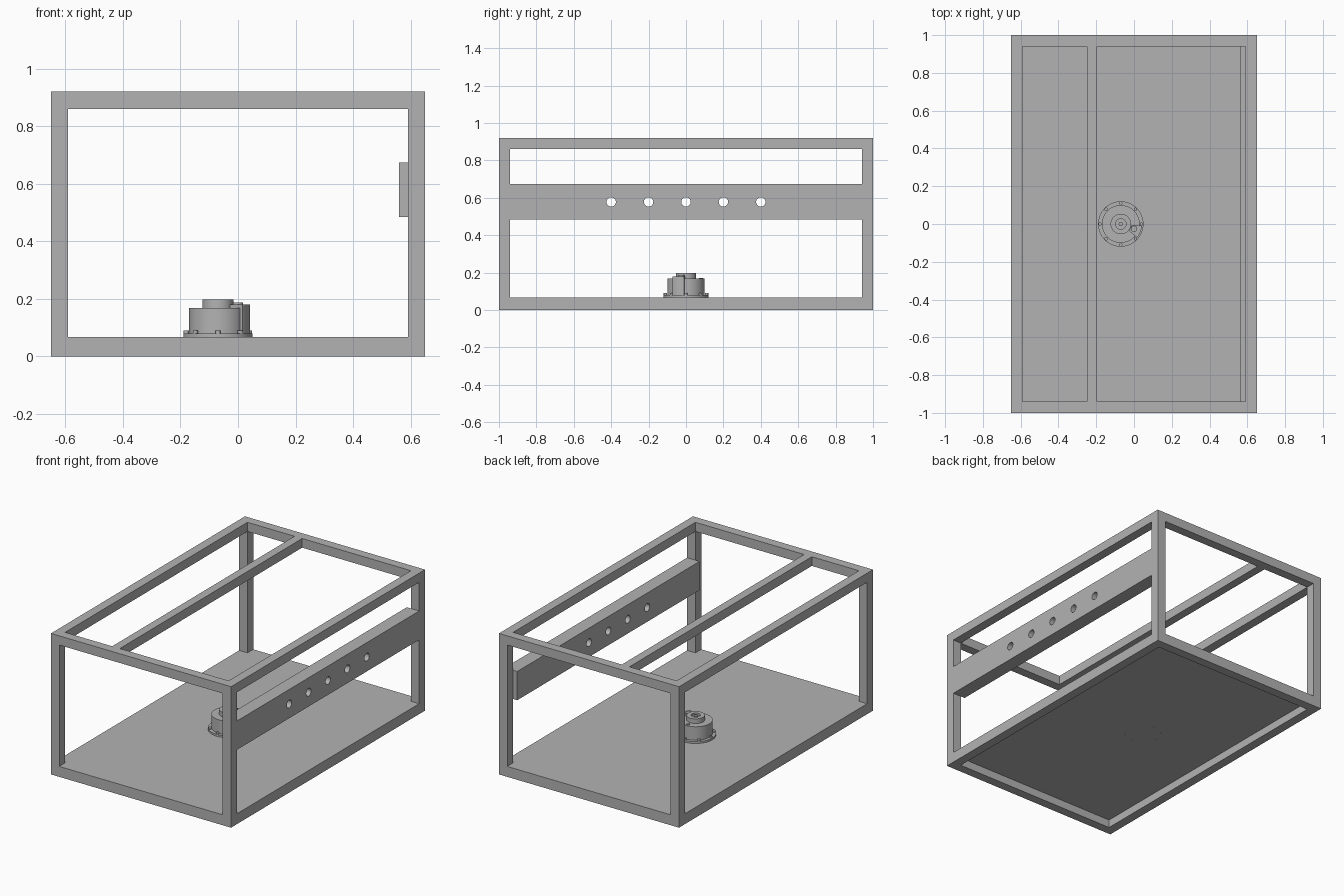
import bpy
import bmesh
from math import cos, sin, pi, radians
from mathutils import Matrix

cube = bpy.data.objects.get("Cube")
if cube:
    bpy.data.objects.remove(cube, do_unlink=True)

GREY = (0.45, 0.45, 0.45, 1)
grey = bpy.data.materials.new("plain grey")
grey.use_nodes = True
grey.diffuse_color = GREY
grey.node_tree.nodes["Principled BSDF"].inputs["Base Color"].default_value = GREY


def finish(name, bm, smooth=False):
    bmesh.ops.recalc_face_normals(bm, faces=bm.faces)
    mesh = bpy.data.meshes.new(name)
    bm.to_mesh(mesh)
    bm.free()
    mesh.materials.append(grey)
    ob = bpy.data.objects.new(name, mesh)
    bpy.context.collection.objects.link(ob)
    if smooth:
        bpy.ops.object.select_all(action="DESELECT")
        ob.select_set(True)
        bpy.context.view_layer.objects.active = ob
        bpy.ops.object.shade_smooth_by_angle(angle=radians(30))
    return ob


def box(name, x, y, z):
    bm = bmesh.new()
    bmesh.ops.create_cube(bm, size=1)
    for v in bm.verts:
        v.co = [lo + (c + 0.5) * (hi - lo) for c, (lo, hi) in zip(v.co, (x, y, z))]
    return finish(name, bm)


def cylinder(name, x, y, radius, z0, z1, sides=24):
    bm = bmesh.new()
    bmesh.ops.create_cone(bm, cap_ends=True, segments=sides, radius1=radius,
                          radius2=radius, depth=z1 - z0,
                          matrix=Matrix.Translation((x, y, (z0 + z1) / 2)))
    return finish(name, bm, True)


def lathe(name, x, y, profile, sides=64):
    bm = bmesh.new()
    verts = [bm.verts.new((r, 0, z)) for r, z in profile]
    edges = [bm.edges.new(pair) for pair in zip(verts, verts[1:])]
    bmesh.ops.spin(bm, geom=verts + edges, cent=(0, 0, 0), axis=(0, 0, 1),
                   angle=2 * pi, steps=sides)
    bmesh.ops.remove_doubles(bm, verts=bm.verts, dist=1e-5)
    bmesh.ops.translate(bm, verts=bm.verts, vec=(x, y, 0))
    return finish(name, bm, True)


# Frame of square bars
W, L, H, BAR, FLOOR = 0.65, 1.0, 0.92, 0.06, 0.068
IX, IY = W - BAR, L - BAR
for sx, side in ((-1, "right"), (1, "left")):
    xs = sorted((sx * IX, sx * W))
    for sy, end in ((-1, "front"), (1, "back")):
        box(f"{end}_{side}_post", xs, sorted((sy * IY, sy * L)), (0, H))
    box(f"{side}_top_rail", xs, (-IY, IY), (H - BAR, H))
    box(f"{side}_bottom_rail", xs, (-IY, IY), (0, FLOOR))
for sy, end in ((-1, "front"), (1, "back")):
    ys = sorted((sy * IY, sy * L))
    box(f"{end}_top_rail", (-IX, IX), ys, (H - BAR, H))
    box(f"{end}_bottom_rail", (-IX, IX), ys, (0, FLOOR))
box("top_cross_bar", (-0.25, -0.195), (-IY, IY), (H - BAR, H))
box("floor_plate", (-IX, IX), (-IY, IY), (0.052, FLOOR))

# Side plank with a row of round holes
plank = box("side_plank", (0.56, W), (-IY, IY), (0.485, 0.673))
bm = bmesh.new()
for i in range(-2, 3):
    place = Matrix.Translation((0.6, i * 0.2, 0.578)) @ Matrix.Rotation(pi / 2, 4, "Y")
    bmesh.ops.create_cone(bm, cap_ends=True, segments=32, radius1=0.025,
                          radius2=0.025, depth=0.3, matrix=place)
cutter = finish("hole_cutter", bm)
cutter.hide_render = True
cutter.hide_set(True)
cut = plank.modifiers.new("holes", "BOOLEAN")
cut.operation = "DIFFERENCE"
cut.solver = "EXACT"
cut.object = cutter
bpy.context.view_layer.update()
cut_mesh = bpy.data.meshes.new_from_object(
    plank.evaluated_get(bpy.context.evaluated_depsgraph_get()))
plank.modifiers.clear()
plank.data = cut_mesh
bpy.data.objects.remove(cutter, do_unlink=True)

# Round housing: flange, drum, hub and recessed centre
CX, CY = -0.07, 0.0
lathe("round_housing", CX, CY, [
    (0, FLOOR), (0.12, FLOOR), (0.12, 0.08), (0.1, 0.08), (0.1, 0.168),
    (0.054, 0.168), (0.054, 0.198), (0.028, 0.198), (0.028, 0.186), (0, 0.186)])
cylinder("centre_shaft", CX, CY, 0.011, 0.186, 0.197)
cylinder("drum_pin", CX, CY + 0.08, 0.011, 0.168, 0.172)

# Flange bolts reaching through the floor
for i in range(8):
    a = i * pi / 4
    x, y = CX + 0.11 * cos(a), CY + 0.11 * sin(a)
    cylinder(f"bolt_head_{i + 1}", x, y, 0.009, 0.08, 0.09, 16)
    cylinder(f"bolt_shank_{i + 1}", x, y, 0.004, 0.051, 0.08, 12)

# Curved side block with a small boss
bm = bmesh.new()
angles = [radians(-40 + 35 * i / 8) for i in range(9)]
arc = [(0.112, a) for a in angles] + [(0.056, a) for a in reversed(angles)]
base = bm.faces.new([bm.verts.new((CX + r * cos(a), CY + r * sin(a), 0.08))
                     for r, a in arc])
top = bmesh.ops.extrude_face_region(bm, geom=[base], use_keep_orig=True)
bmesh.ops.translate(bm, vec=(0, 0, 0.1),
                    verts=[g for g in top["geom"] if isinstance(g, bmesh.types.BMVert)])
finish("side_block", bm, True)
cylinder("block_boss", 0.0, -0.026, 0.017, 0.18, 0.188)
